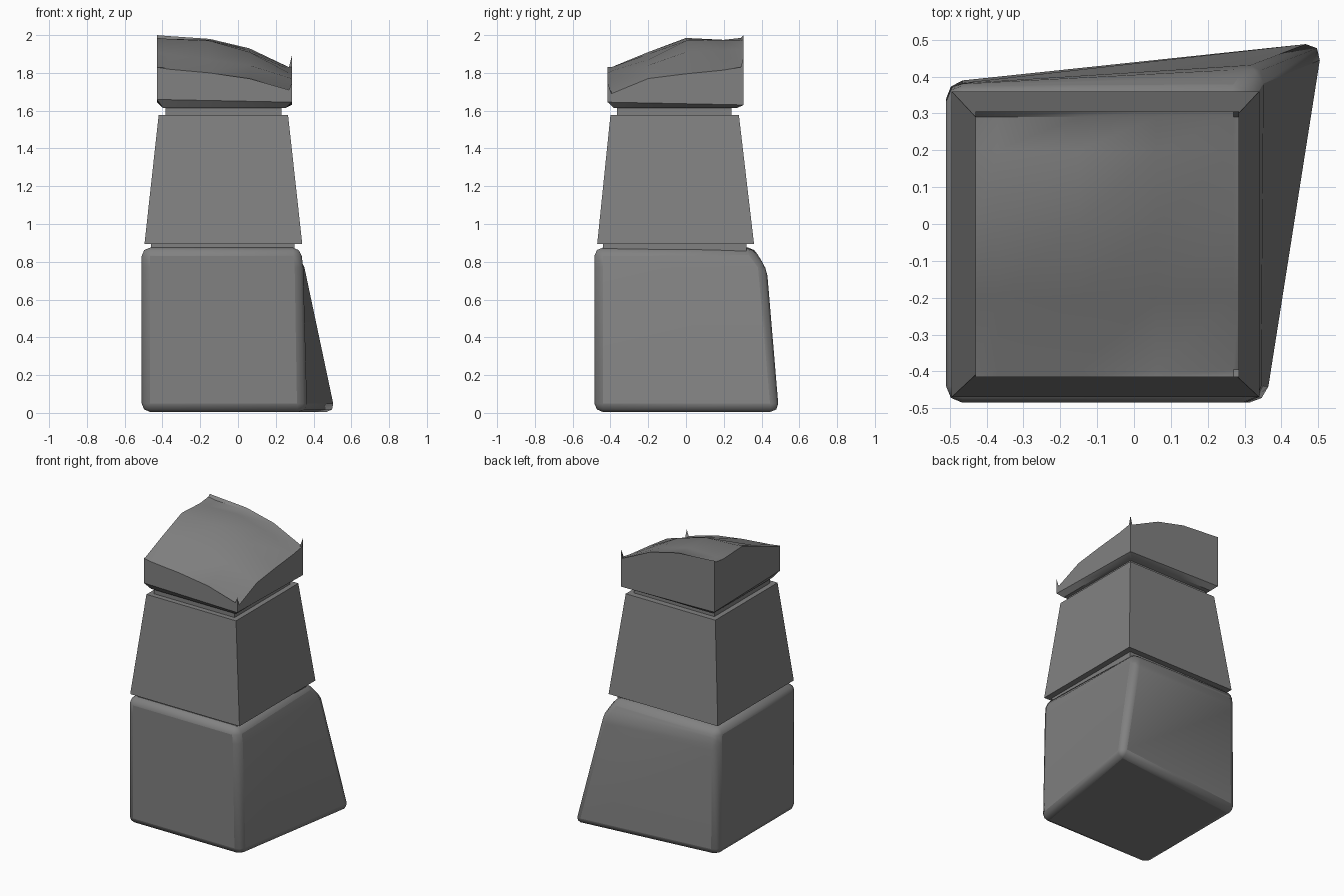
import bpy, bmesh, math

if "Cube" in bpy.data.objects:
    bpy.data.objects.remove(bpy.data.objects["Cube"])

stone = bpy.data.materials.new("dark_stone")
stone.diffuse_color = (0.22, 0.22, 0.22, 1.0)
stone.use_nodes = True
stone.node_tree.nodes["Principled BSDF"].inputs["Base Color"].default_value = stone.diffuse_color


def finish(name, bm, bevel=0.0, angle=35):
    bmesh.ops.recalc_face_normals(bm, faces=bm.faces)
    me = bpy.data.meshes.new(name)
    bm.to_mesh(me)
    bm.free()
    me.materials.append(stone)
    ob = bpy.data.objects.new(name, me)
    bpy.context.collection.objects.link(ob)
    if bevel:
        mod = ob.modifiers.new("Rounded edges", 'BEVEL')
        mod.width = bevel
        mod.segments = 2
        mod.limit_method = 'ANGLE'
        mod.angle_limit = math.radians(20)
    bpy.ops.object.select_all(action='DESELECT')
    ob.select_set(True)
    bpy.context.view_layer.objects.active = ob
    bpy.ops.object.shade_smooth_by_angle(angle=math.radians(angle))
    return ob


def rect(x0, x1, y0, y1):
    return [(x0, y0), (x1, y0), (x1, y1), (x0, y1)]


def loft(name, rings, bevel=0.0, angle=35):
    """Closed block through four-cornered rings given as (corners, z)."""
    bm = bmesh.new()
    loops = [[bm.verts.new((x, y, z)) for x, y in pts] for pts, z in rings]
    for a, b in zip(loops, loops[1:]):
        for i in range(4):
            j = (i + 1) % 4
            bm.faces.new((a[i], a[j], b[j], b[i]))
    bm.faces.new(loops[0])
    bm.faces.new(loops[-1])
    return finish(name, bm, bevel, angle)


# Base block with one corner flared outwards and its top corner worn down
loft("base_block", [
    ([(-0.51, -0.485), (0.358, -0.485), (0.522, 0.497), (-0.51, 0.385)], 0.005),
    ([(-0.51, -0.485), (0.345, -0.485), (0.352, 0.43), (-0.51, 0.38)], 0.77),
    ([(-0.51, -0.485), (0.335, -0.485), (0.30, 0.35), (-0.51, 0.375)], 0.875)],
    bevel=0.045, angle=60)

# Recessed mortar joints
loft("lower_joint", [(rect(-0.46, 0.30, -0.44, 0.32), 0.84),
                     (rect(-0.46, 0.30, -0.44, 0.32), 0.91)])
loft("upper_joint", [(rect(-0.385, 0.23, -0.365, 0.24), 1.56),
                     (rect(-0.385, 0.23, -0.365, 0.24), 1.64)])

# Tapered middle block
loft("middle_block", [(rect(-0.495, 0.34, -0.47, 0.36), 0.895),
                      (rect(-0.42, 0.265, -0.40, 0.28), 1.577)])

# Broken top stone: uneven height grid with a skirt and chamfered underside
xs = [-0.43, -0.37, -0.15, 0.06, 0.27, 0.285]
ys = [-0.415, -0.395, -0.20, 0.0, 0.20, 0.29, 0.305]
heights = [
    [1.83, 1.82, 1.80, 1.77, 1.71, 1.75],
    [1.83, 1.83, 1.81, 1.77, 1.70, 1.69],
    [1.91, 1.90, 1.87, 1.84, 1.775, 1.77],
    [1.985, 1.98, 1.97, 1.91, 1.80, 1.795],
    [1.975, 1.97, 1.975, 1.92, 1.82, 1.815],
    [1.985, 1.975, 1.97, 1.925, 1.83, 1.83],
    [2.00, 1.995, 1.98, 1.93, 1.83, 1.89]]
bm = bmesh.new()
grid = [[bm.verts.new((x, y, heights[j][i])) for i, x in enumerate(xs)]
        for j, y in enumerate(ys)]
for a, b in zip(grid, grid[1:]):
    for i in range(len(xs) - 1):
        bm.faces.new((a[i], a[i + 1], b[i + 1], b[i]))
rim = (grid[0][:-1] + [row[-1] for row in grid[:-1]]
       + grid[-1][:0:-1] + [row[0] for row in grid[:0:-1]])
cx, cy = -0.0725, -0.055
prev = rim
for scale, z, tilt in ((1.0, 1.645, 0.02), (0.91, 1.615, 0.0)):
    ring = [bm.verts.new((cx + (v.co.x - cx) * scale, cy + (v.co.y - cy) * scale,
                          z - tilt * (v.co.x - cx + v.co.y - cy))) for v in rim]
    for i in range(len(rim)):
        k = (i + 1) % len(rim)
        bm.faces.new((prev[i], ring[i], ring[k], prev[k]))
    prev = ring
bm.faces.new(prev)
finish("broken_top_stone", bm)
